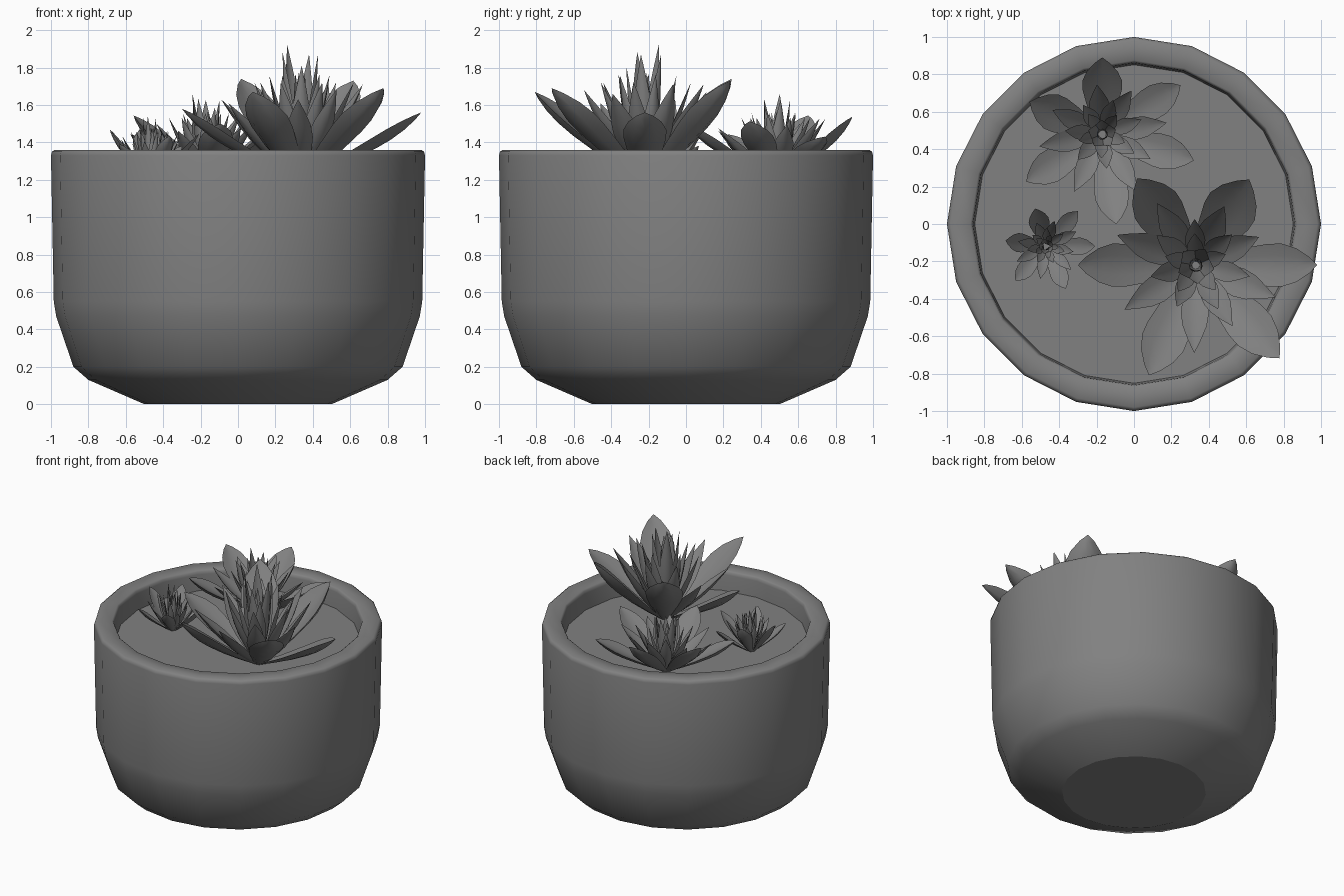
import bpy, bmesh, math, random
from mathutils import Vector

if "Cube" in bpy.data.objects:
    bpy.data.objects.remove(bpy.data.objects["Cube"])
random.seed(4)

SIDES = 20
SOIL_Z = 1.21

# Dark grey for every part
DARK = bpy.data.materials.new("dark_grey")
DARK.diffuse_color = (0.22, 0.22, 0.22, 1)
DARK.use_nodes = True
DARK.node_tree.nodes["Principled BSDF"].inputs["Base Color"].default_value = DARK.diffuse_color


def finish(name, bm, angle=60):
    bmesh.ops.recalc_face_normals(bm, faces=bm.faces)
    me = bpy.data.meshes.new(name)
    bm.to_mesh(me)
    bm.free()
    me.materials.append(DARK)
    ob = bpy.data.objects.new(name, me)
    bpy.context.collection.objects.link(ob)
    bpy.ops.object.select_all(action='DESELECT')
    ob.select_set(True)
    bpy.context.view_layer.objects.active = ob
    bpy.ops.object.shade_smooth_by_angle(angle=math.radians(angle))
    return ob


def bridge(bm, a, b):
    n = len(a)
    for i in range(n):
        j = (i + 1) % n
        bm.faces.new((a[i], a[j], b[j], b[i]))


def ring(bm, r, z):
    return [bm.verts.new((r * math.cos(2 * math.pi * i / SIDES),
                          r * math.sin(2 * math.pi * i / SIDES), z)) for i in range(SIDES)]


# Pot: flat base with a crisp edge, rounded foot, near-straight wall, soft rim, inner wall
bm = bmesh.new()
rings = [ring(bm, r, z) for r, z in [
    (0.50, 0), (0.80, 0.13), (0.88, 0.20), (0.972, 0.47), (0.985, 0.55),
    (1.0, 1.33), (0.995, 1.35), (0.98, 1.36), (0.875, 1.36),
    (0.864, 1.35), (0.86, 1.33), (0.85, SOIL_Z - 0.02)]]
for a, b in zip(rings, rings[1:]):
    bridge(bm, a, b)
base = bm.faces.new(rings[0])
for e in base.edges:
    e.smooth = False
bmesh.ops.split_edges(bm, edges=list(base.edges))
pot = finish("pot", bm)

# Soil disc
bm = bmesh.new()
soil_face = bm.faces.new(ring(bm, 0.853, SOIL_Z))
finish("soil", bm)

# Leaf outlines: (position along the leaf, relative half width)
BROAD = [(0, .30), (.2, .52), (.4, .80), (.6, .99), (.72, 1.0), (.84, .78), (.94, .38)]
SLIM = [(0, .35), (.2, .60), (.4, .90), (.55, 1.0), (.7, .86), (.85, .48), (.94, .2)]


def leaf(bm, centre, angle, reach, height, half, outline):
    out = Vector((math.cos(angle), math.sin(angle), 0))
    side = Vector((-out.y, out.x, 0))

    def spine(t):
        return centre + out * (0.02 + (reach - 0.02) * t) + Vector((0, 0, height * (0.78 * t + 0.22 * t * t)))

    rings = []
    for t, w in outline:
        tangent = (spine(t + .01) - spine(t - .01)).normalized()
        up = tangent.cross(side).normalized()
        w *= half
        # cupped top, rounded keel below
        section = [(-1, .22), (-.45, .06), (0, .0), (.45, .06), (1, .22),
                   (.55, -.16), (0, -.30), (-.55, -.16)]
        rings.append([bm.verts.new(spine(t) + side * (a * w) + up * (b * w))
                      for a, b in section])
    for a, b in zip(rings, rings[1:]):
        bridge(bm, a, b)
    bm.faces.new(rings[0])
    tip = bm.verts.new(spine(1))
    last = rings[-1]
    for i in range(len(last)):
        bm.faces.new((last[i], last[(i + 1) % len(last)], tip))


# Leaf whorls, outer to inner: (angle in degrees, reach, height, half width)
OUTER = [(0, .65, .35, .115), (58, .54, .52, .14), (124, .56, .53, .13),
         (180, .63, .37, .115), (247, .64, .46, .12), (312, .67, .48, .12)]
INNER = [(159, .45, .42, .075), (122, .39, .46, .07), (64, .35, .50, .075),
         (24, .37, .50, .07), (-22, .46, .45, .08), (-59, .38, .47, .07),
         (-91, .47, .42, .075), (-148, .45, .40, .075)]
for i in range(7):
    INNER.append((i * 51.4 + 40, .27 + random.uniform(-.03, .03), .51, .055))
for i in range(5):
    INNER.append((i * 72 + 20, .17, .55, .045))
for i, h in enumerate((.66, .71, .67, .60, .66)):
    INNER.append((i * 72 + 60, .10, h, .05))
for i in range(3):
    INNER.append((i * 120 + 20, .03, .56, .035))


def rosette(name, x, y, turn, spread, rise):
    bm = bmesh.new()
    for group, outline in ((OUTER, BROAD), (INNER, SLIM)):
        for deg, reach, height, half in group:
            leaf(bm, Vector((x, y, SOIL_Z)), math.radians(deg + turn),
                 reach * spread, height * rise, half * spread, outline)
    finish(name, bm, 50)


# Three succulents of different sizes
rosette("large_succulent", 0.33, -0.22, 0, 1.0, 1.0)
rosette("medium_succulent", -0.17, 0.48, 32, 0.76, 0.63)
rosette("small_succulent", -0.47, -0.12, 48, 0.39, 0.49)
